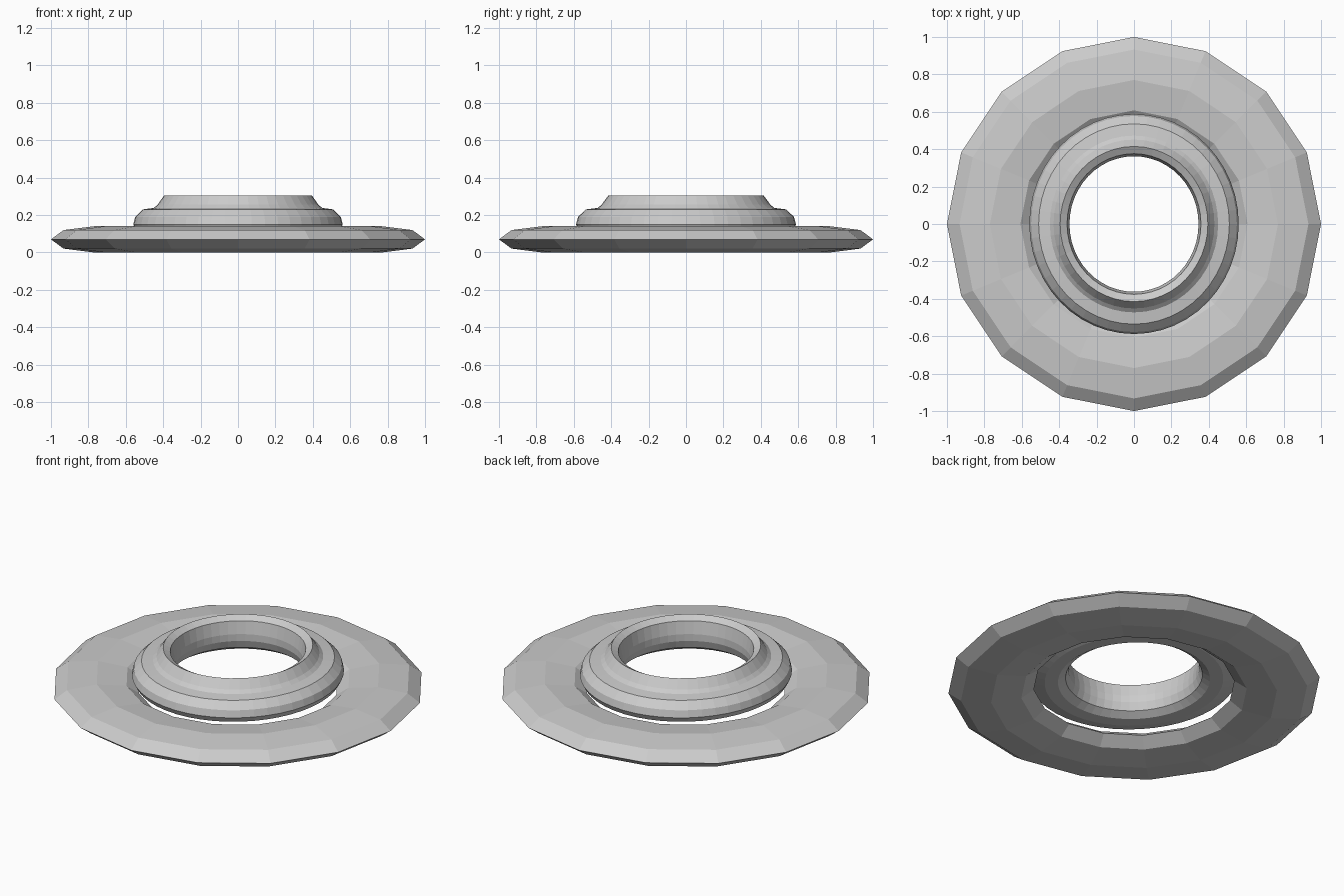
import bpy, bmesh
from math import cos, sin, pi

if "Cube" in bpy.data.objects:
    bpy.data.objects.remove(bpy.data.objects["Cube"])


def lathe(name, profile, segments, y_scale=1.0):
    """Revolve a closed (radius, height) profile around z."""
    bm = bmesh.new()
    rings = []
    for i in range(segments):
        a = 2 * pi * i / segments
        rings.append([bm.verts.new((r * cos(a), r * sin(a) * y_scale, z)) for r, z in profile])
    n = len(profile)
    for i in range(segments):
        p, q = rings[i], rings[(i + 1) % segments]
        for j in range(n):
            k = (j + 1) % n
            bm.faces.new((p[j], q[j], q[k], p[k]))
    bmesh.ops.recalc_face_normals(bm, faces=bm.faces)
    mesh = bpy.data.meshes.new(name)
    bm.to_mesh(mesh)
    bm.free()
    obj = bpy.data.objects.new(name, mesh)
    bpy.context.collection.objects.link(obj)
    return obj


# Wide low-poly brim: flattened 16 x 8 torus
brim_profile = [(0.77 + 0.23 * cos(2 * pi * k / 8), 0.07 + 0.07 * sin(2 * pi * k / 8))
                for k in range(8)]
lathe("brim", brim_profile, 16)

# Stepped collar around the centre hole, slightly longer in y
collar_profile = [
    (0.395, 0.305), (0.43, 0.255), (0.45, 0.238), (0.51, 0.23),
    (0.55, 0.19), (0.56, 0.15), (0.545, 0.12), (0.47, 0.098),
    (0.40, 0.098), (0.36, 0.125), (0.345, 0.17), (0.345, 0.21), (0.358, 0.283),
]
lathe("collar", collar_profile, 48, 1.05)
